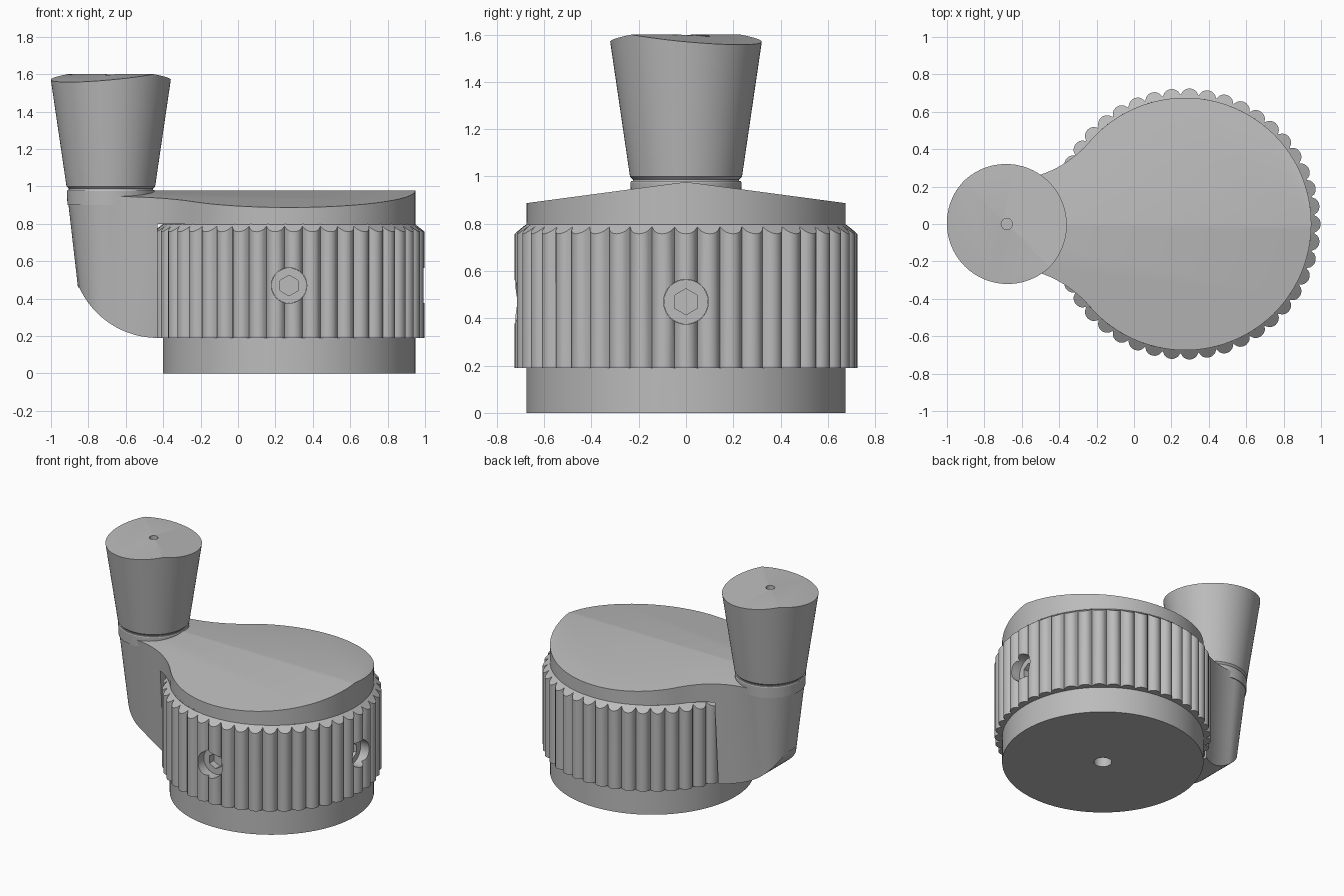
import bpy, bmesh
from math import pi, sin, cos, atan2, acos, sqrt, hypot
from mathutils import Matrix, Vector

if "Cube" in bpy.data.objects:
    bpy.data.objects.remove(bpy.data.objects["Cube"])

grey = bpy.data.materials.new("satin grey")
grey.use_nodes = True
colour = (0.5, 0.5, 0.5, 1)
grey.diffuse_color = colour
grey.node_tree.nodes["Principled BSDF"].inputs["Base Color"].default_value = colour

DRUM_X, DRUM_R = 0.273, 0.675
KNOB_X, ARM_R = -0.68, 0.235
RIDGE_SLOPE = 0.133


def loft(name, rings, matrix=Matrix()):
    """Closed solid through equal-length rings of points."""
    bm = bmesh.new()
    loops = [[bm.verts.new(matrix @ Vector(p)) for p in ring] for ring in rings]
    n = len(loops[0])
    for low, high in zip(loops, loops[1:]):
        for i in range(n):
            j = (i + 1) % n
            bm.faces.new((low[i], low[j], high[j], high[i]))
    bm.faces.new(loops[0][::-1])
    bm.faces.new(loops[-1])
    bmesh.ops.recalc_face_normals(bm, faces=bm.faces[:])
    mesh = bpy.data.meshes.new(name)
    bm.to_mesh(mesh)
    bm.free()
    mesh.materials.append(grey)
    obj = bpy.data.objects.new(name, mesh)
    bpy.context.collection.objects.link(obj)
    return obj


def lathe(name, profile, matrix=Matrix(), sides=96):
    """Solid of revolution from (radius, height) pairs."""
    return loft(name, [[(r * cos(2 * pi * i / sides), r * sin(2 * pi * i / sides), z)
                        for i in range(sides)] for r, z in profile], matrix)


def carve(obj, cutter, operation="DIFFERENCE"):
    """Apply a boolean and discard the cutter."""
    mod = obj.modifiers.new("carve", "BOOLEAN")
    mod.object, mod.operation, mod.solver = cutter, operation, "EXACT"
    select(obj)
    bpy.ops.object.modifier_apply(modifier=mod.name)
    bpy.data.objects.remove(cutter)


def select(obj):
    bpy.ops.object.select_all(action="DESELECT")
    obj.select_set(True)
    bpy.context.view_layer.objects.active = obj


def roof(peak, x, angle):
    """Gabled prism whose ridge runs through x at the given angle."""
    eave = peak - RIDGE_SLOPE * 1.5
    section = [(-1.5, eave), (0, peak), (1.5, eave), (1.5, -1), (-1.5, -1)]
    return loft("roof_cutter", [[(s, y, z) for y, z in section] for s in (-3, 3)],
                Matrix.Translation((x, 0, 0)) @ Matrix.Rotation(angle, 4, "Z"))


def arc(x, y, r, start, end, steps):
    return [(x + r * cos(start + (end - start) * i / steps),
             y + r * sin(start + (end - start) * i / steps)) for i in range(steps + 1)]


def body_outline(z):
    """Drum circle blended by fillets into the tapering arm end."""
    fillet = 0.6
    r = ARM_R - (0.975 - z) * 0.115
    a, b, d = DRUM_R + fillet, r + fillet, DRUM_X - KNOB_X
    turn = pi - acos((a * a + d * d - b * b) / (2 * a * d))
    fx, fy = DRUM_X + a * cos(turn), a * sin(turn)
    half = arc(DRUM_X, 0, DRUM_R, 0, turn, 48)
    half += arc(fx, fy, fillet, atan2(-fy, DRUM_X - fx), atan2(-fy, KNOB_X - fx), 16)[1:]
    half += arc(KNOB_X, 0, r, atan2(fy, fx - KNOB_X), pi, 20)[1:]
    return [(x, y, z) for x, y in half + [(x, -y) for x, y in half[-2:0:-1]]]


on_drum = Matrix.Translation((DRUM_X, 0, 0))
on_knob = Matrix.Translation((KNOB_X, 0, 0))

# Cap and arm: one outline, trimmed by a side profile and a gabled top
arm = loft("cap_and_arm", [body_outline(z) for z in (0.1, 0.45, 1.1)])
side = [(-1.2, 1.3), (-1.2, 0.46)] + arc(-0.43, 0.65, 0.46, pi + 0.424, 1.5 * pi, 16)
side += [(-0.43, 0.8), (1.3, 0.8), (1.3, 1.3)]
carve(arm, loft("side_cutter", [[(x, y, z) for x, z in side] for y in (-1, 1)]), "INTERSECT")
carve(arm, roof(0.977, 0, 0), "INTERSECT")

# Drum with a bore in its underside
drum = lathe("drum", [(DRUM_R, 0), (DRUM_R, 0.805)], on_drum)
carve(drum, lathe("bore_cutter", [(0.06, -0.1), (0.06, 0.3)], on_drum, 32))

# Fluted grip ring with a chamfered top
BEADS, STEPS, BEAD_R = 45, 8, 0.05
bottom, top, inner = [], [], []
for k in range(BEADS * STEPS):
    angle = 2 * pi * (k / STEPS - 0.5) / BEADS
    off = 2 * pi * ((k % STEPS) / STEPS - 0.5) / BEADS
    r = DRUM_R * cos(off) + sqrt(BEAD_R ** 2 - (DRUM_R * sin(off)) ** 2)
    x, y = cos(angle), sin(angle)
    bottom.append((r * x, r * y, 0.19))
    top.append((r * x, r * y, 0.8 - (r - DRUM_R) * 0.85))
    inner.append((0.67 * x, 0.67 * y, 0.801))
ring = loft("grip_ring", [bottom, top, inner], on_drum)

# Recessed socket screws, front and left
screws = []
for name, turn in (("front_screw", -pi / 2), ("left_screw", 0)):
    place = (Matrix.Translation((DRUM_X, 0, 0.47)) @ Matrix.Rotation(turn, 4, "Z")
             @ Matrix.Rotation(pi / 2, 4, "Y"))
    for part in (ring, drum):
        carve(part, lathe("recess_cutter", [(0.095, 0.6), (0.095, 0.9)], place, 40))
    screw = lathe(name, [(0.094, 0.55), (0.094, 0.65)], place, 40)
    carve(screw, lathe("hex_cutter", [(0.055, 0.59), (0.055, 0.8)], place, 6))
    screws.append(screw)

# Collar and tapered knob
collar = lathe("collar", [(0.232, 0.9), (ARM_R, 0.975), (0.232, 0.981)], on_knob)
knob = lathe("knob", [(0.225, 0.97), (0.225, 0.988), (0.237, 1.0), (0.328, 1.62)], on_knob)
carve(knob, roof(1.6, KNOB_X, -pi / 4), "INTERSECT")
carve(knob, lathe("pin_cutter", [(0.03, 1.5), (0.03, 1.8)], on_knob, 24))

# Smooth curved walls, keep edges sharp
for obj in [arm, drum, ring, collar, knob] + screws:
    select(obj)
    bpy.ops.object.shade_smooth_by_angle(angle=0.5)
